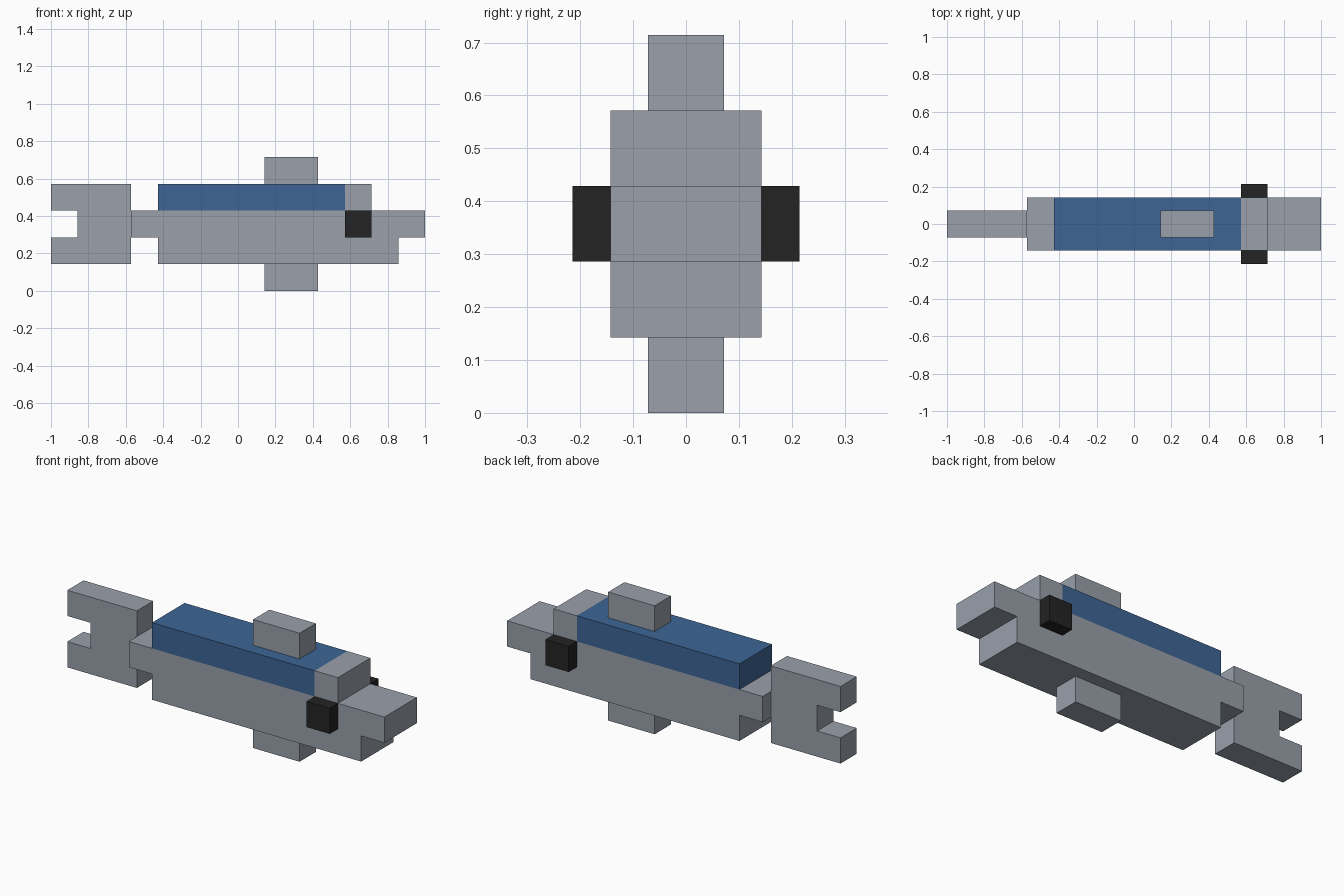
import bpy
import bmesh

cube = bpy.data.objects.get("Cube")
if cube:
    bpy.data.objects.remove(cube, do_unlink=True)

U = 1 / 7  # one grid block


def material(name, rgb):
    m = bpy.data.materials.new(name)
    m.use_nodes = True
    m.diffuse_color = (*rgb, 1)
    bsdf = next(n for n in m.node_tree.nodes if n.type == 'BSDF_PRINCIPLED')
    bsdf.inputs["Base Color"].default_value = (*rgb, 1)
    return m


grey = material("blue grey", (0.319, 0.352, 0.407))
blue = material("back blue", (0.048, 0.130, 0.300))
black = material("eye black", (0.017, 0.017, 0.017))


def prism(name, outlines, y0, y1, mats, rule=None):
    """Solid from side outlines (x, z in blocks) that may share edges."""
    bm = bmesh.new()
    points = dict.fromkeys(p for o in outlines for p in o)
    front = {p: bm.verts.new((p[0] * U, y0 * U, p[1] * U)) for p in points}
    back = {p: bm.verts.new((p[0] * U, y1 * U, p[1] * U)) for p in points}
    edges = [(a, b) for o in outlines for a, b in zip(o, o[1:] + o[:1])]
    for o in outlines:
        bm.faces.new([front[p] for p in o])
        bm.faces.new([back[p] for p in reversed(o)])
    for a, b in edges:
        if (b, a) not in edges:  # outer edges only
            bm.faces.new([front[b], front[a], back[a], back[b]])
    bmesh.ops.recalc_face_normals(bm, faces=bm.faces[:])
    if rule:
        for f in bm.faces:
            f.material_index = rule(f.calc_center_bounds() / U)
    mesh = bpy.data.meshes.new(name)
    bm.to_mesh(mesh)
    bm.free()
    for m in mats:
        mesh.materials.append(m)
    obj = bpy.data.objects.new(name, mesh)
    bpy.context.collection.objects.link(obj)
    return obj


def rect(x0, x1, z0, z1):
    return [(x0, z0), (x1, z0), (x1, z1), (x0, z1)]


# Body with snout and tail stem, blue along the back
body = [(-3, 1), (6, 1), (6, 2), (7, 2), (7, 3), (5, 3), (5, 4), (4, 4),
        (4, 3), (-3, 3), (-4, 3), (-4, 2), (-3, 2)]
prism("body", [body, rect(-3, 4, 3, 4)], -1, 1, [grey, blue],
      lambda c: int(c.z > 3.2 and c.x < 3.9))

# Tail fin with a notch at its rear edge
tail = [(-7, 1), (-4, 1), (-4, 4), (-7, 4), (-7, 3), (-6, 3), (-6, 2), (-7, 2)]
prism("tail_fin", [tail], -0.5, 0.5, [grey])

# Fins above and below
prism("top_fin", [rect(1, 3, 4, 5)], -0.5, 0.5, [grey])
prism("bottom_fin", [rect(1, 3, 0, 1)], -0.5, 0.5, [grey])

# Eyes on both sides
for name, y0, y1 in (("right_eye", -1.5, -1), ("left_eye", 1, 1.5)):
    prism(name, [rect(4, 5, 2, 3)], y0, y1, [black])
